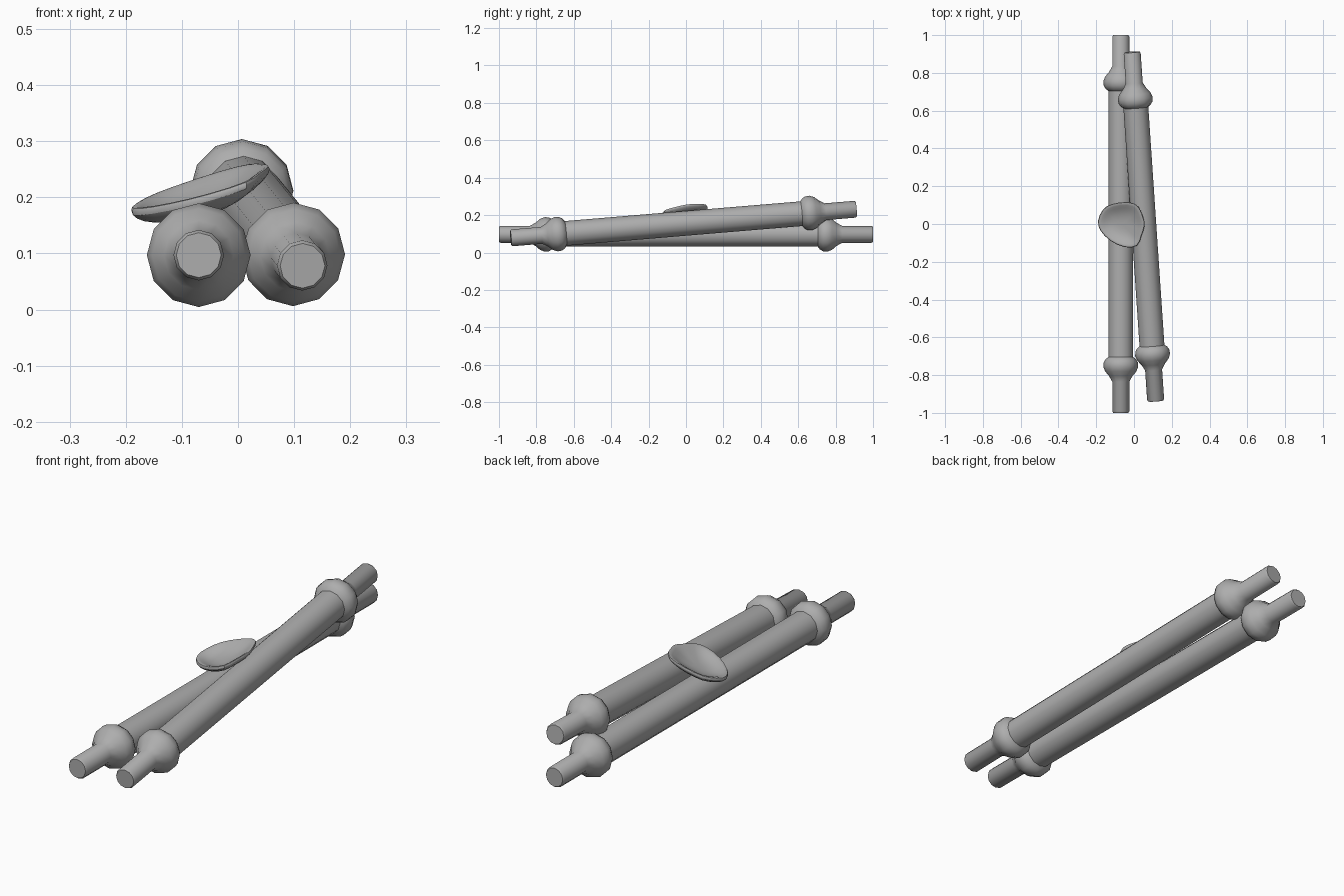
import bpy, bmesh, math
from mathutils import Vector

cube = bpy.data.objects.get("Cube")
if cube:
    bpy.data.objects.remove(cube, do_unlink=True)

GREY = (0.42, 0.42, 0.42, 1)
grey = bpy.data.materials.new("plain grey")
grey.use_nodes = True
grey.diffuse_color = GREY
grey.node_tree.nodes["Principled BSDF"].inputs["Base Color"].default_value = GREY


def loft(name, rings, start=None, end=None):
    """Skin closed rings; close each end with a point fan or a flat cap."""
    bm = bmesh.new()
    loops = [[bm.verts.new(p) for p in ring] for ring in rings]
    n = len(loops[0])
    for a, b in zip(loops, loops[1:]):
        for i in range(n):
            j = (i + 1) % n
            bm.faces.new((a[i], a[j], b[j], b[i]))
    for loop, tip in ((loops[0], start), (loops[-1], end)):
        if tip is None:
            bm.faces.new(loop)
        else:
            v = bm.verts.new(tip)
            for i in range(n):
                bm.faces.new((loop[i], loop[(i + 1) % n], v))
    bmesh.ops.recalc_face_normals(bm, faces=bm.faces)
    mesh = bpy.data.meshes.new(name)
    bm.to_mesh(mesh)
    bm.free()
    mesh.materials.append(grey)
    obj = bpy.data.objects.new(name, mesh)
    bpy.context.collection.objects.link(obj)
    return obj


def smooth(obj, angle):
    bpy.ops.object.select_all(action='DESELECT')
    obj.select_set(True)
    bpy.context.view_layer.objects.active = obj
    bpy.ops.object.shade_smooth_by_angle(angle=math.radians(angle))


# Half of a rod: distance in from the end, radius
END = [(0, 0.040), (0.008, 0.045), (0.165, 0.045), (0.195, 0.062),
       (0.22, 0.083), (0.245, 0.0925), (0.268, 0.090), (0.285, 0.080),
       (0.295, 0.066)]


def rod(name, front, back, sides=12):
    front, back = Vector(front), Vector(back)
    axis = back - front
    half = axis.length / 2
    profile = [(d - half, r) for d, r in END]
    profile += [(-y, r) for y, r in reversed(profile)]
    rings = []
    for y, r in profile:
        rings.append([(r * math.sin(math.tau * i / sides), y,
                       r * math.cos(math.tau * i / sides)) for i in range(sides)])
    obj = loft(name, rings)
    obj.location = (front + back) / 2
    yaw = math.atan2(-axis.x, axis.y)
    pitch = math.asin(axis.z / axis.length)
    obj.rotation_euler = (pitch, 0, yaw)
    smooth(obj, 50)


rod("lower_rod", (-0.07, -1, 0.097), (-0.07, 1, 0.097))
rod("leaning_rod", (0.115, -0.937, 0.078), (-0.01, 0.91, 0.232))

# Shallow irregular dish resting on the rods
OUTLINE = [(-.063, .108), (.042, .124), (.095, .097), (.111, .042),
           (.130, -.005), (.102, -.063), (.092, -.125), (.016, -.130),
           (-.063, -.093), (-.118, -.037), (-.134, .016), (-.102, .081)]
SECTION = [(.5, -.037), (.85, -.02), (1.01, -.002), (.99, .012),
           (.88, .009), (.6, -.012), (.3, -.02)]


def tilt(x, y, h):
    return (x - 0.065, y, 0.21 + 0.31 * x + 0.15 * y + h)


dish = loft("dish",
            [[tilt(x * s, y * s, h) for x, y in OUTLINE] for s, h in SECTION],
            tilt(0, 0, -.04), tilt(0, 0, -.022))
sub = dish.modifiers.new("soften", 'SUBSURF')
sub.levels = sub.render_levels = 1
smooth(dish, 60)
